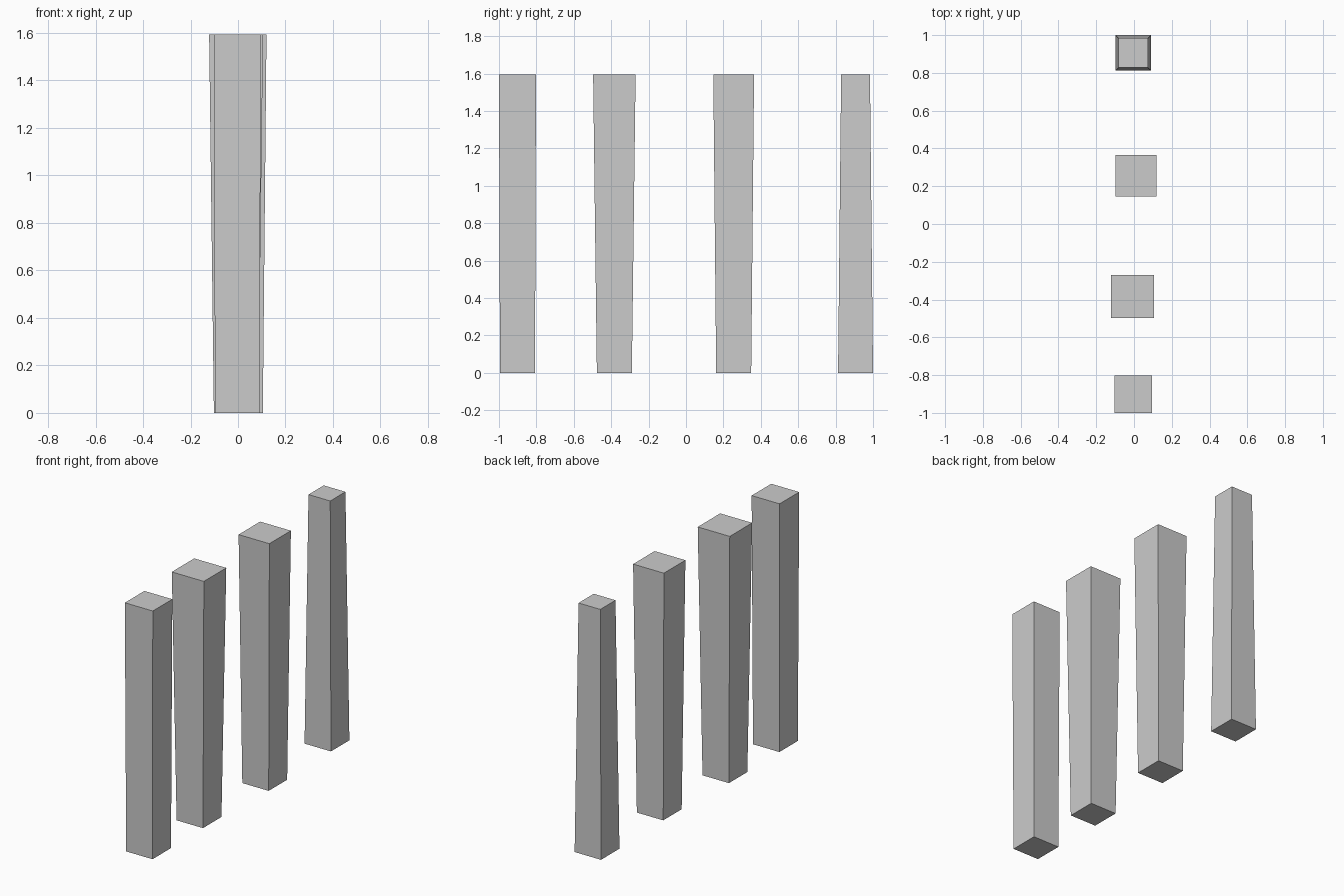
import bpy, bmesh

if "Cube" in bpy.data.objects:
    bpy.data.objects.remove(bpy.data.objects["Cube"])

HEIGHT = 1.594
BASE_HALF = 0.0935

def pillar(name, cx, cy, top_half):
    """Square post whose top is scaled to give a taper or flare."""
    bm = bmesh.new()
    bmesh.ops.create_cube(bm, size=2)
    for v in bm.verts:
        top = v.co.z > 0
        half = top_half if top else BASE_HALF
        v.co = (cx + v.co.x * half, cy + v.co.y * half, HEIGHT if top else 0)
    mesh = bpy.data.meshes.new(name)
    bm.to_mesh(mesh)
    bm.free()
    obj = bpy.data.objects.new(name, mesh)
    bpy.context.collection.objects.link(obj)

# Row of four posts, front to back: name, centre x, centre y, top half-width
for post in [
    ("front_pillar", -0.003, -0.901, 0.099),
    ("front_middle_pillar", -0.008, -0.383, 0.1135),
    ("back_middle_pillar", 0.011, 0.255, 0.109),
    ("back_pillar", -0.004, 0.9065, 0.077),
]:
    pillar(*post)
